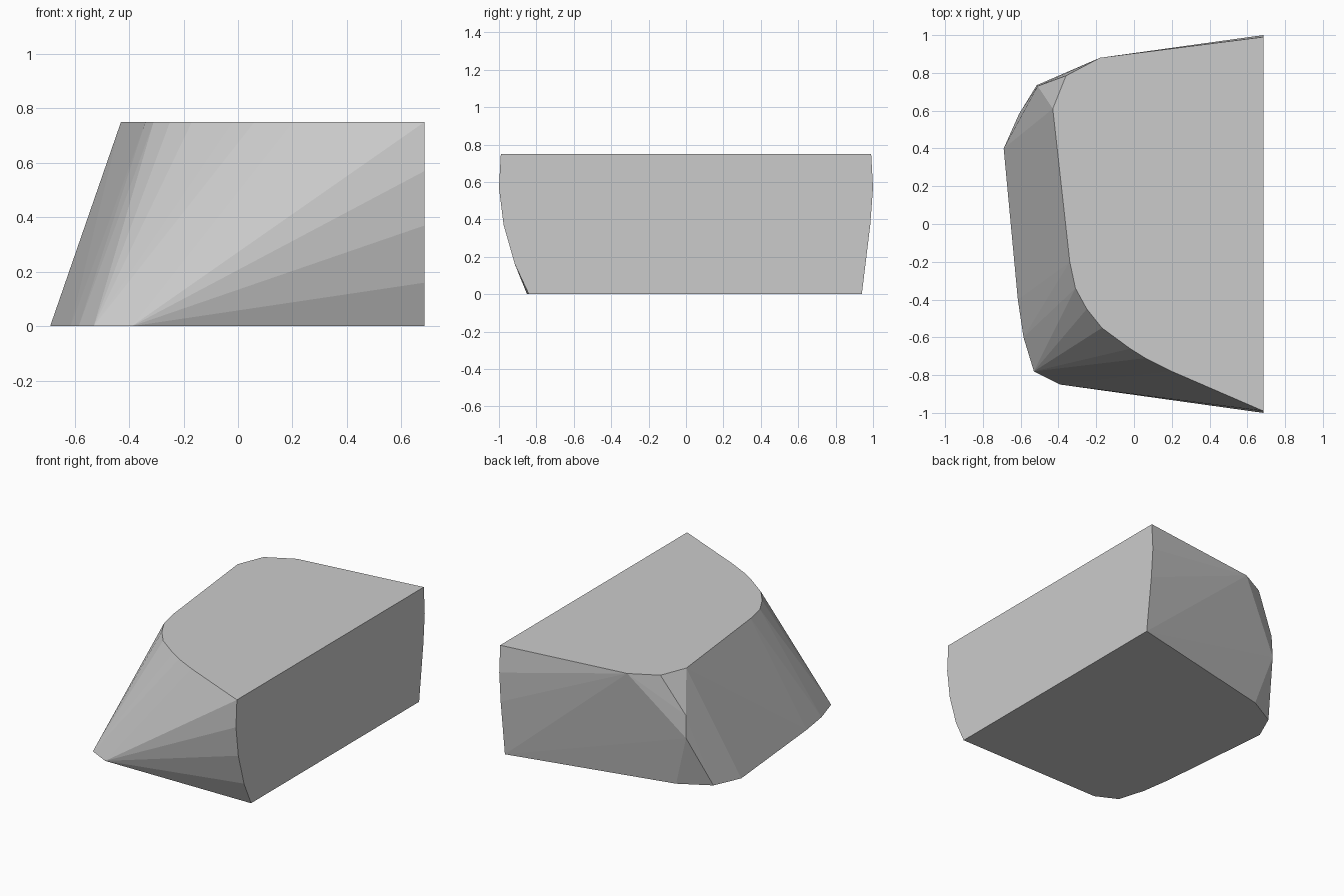
import bpy
import bmesh
import math

# Remove the default cube
cube = bpy.data.objects.get("Cube")
if cube:
    bpy.data.objects.remove(cube, do_unlink=True)

HEIGHT = 0.75
CUT_X = 0.685   # plane of the flat cut side

# Outline of the base
base = [(CUT_X, -0.84), (-0.39, -0.85), (-0.53, -0.78), (-0.585, -0.6),
        (-0.615, -0.4), (-0.69, 0.4), (-0.61, 0.58), (-0.41, 0.69), (CUT_X, 0.94)]

# Outline of the top
top = [(CUT_X, -0.99), (0.2, -0.78), (0.06, -0.71), (-0.02, -0.66), (-0.17, -0.55),
       (-0.25, -0.45), (-0.31, -0.34), (-0.34, -0.2), (-0.43, 0.61),
       (-0.36, 0.785), (-0.18, 0.88), (CUT_X, 0.99)]

# Bulging edges of the cut side: height, front y, back y
bulge = [(0.16, -0.915, 0.96), (0.37, -0.975, 0.985), (0.57, -1.0, 1.0)]

# Chipped back corner
chip = [(-0.51, 0.73, 0.5), (-0.515, 0.735, 0.35)]

points = [(x, y, 0) for x, y in base] + [(x, y, HEIGHT) for x, y in top] + chip
for z, front, back in bulge:
    points += [(CUT_X, front, z), (CUT_X, back, z)]

# Stretch a faceted skin around the outlines
bm = bmesh.new()
for p in points:
    bm.verts.new(p)
hull = bmesh.ops.convex_hull(bm, input=bm.verts[:])
unused = {g for g in hull["geom_interior"] if isinstance(g, bmesh.types.BMVert)}
bmesh.ops.delete(bm, geom=list(unused), context='VERTS')
bmesh.ops.dissolve_limit(bm, angle_limit=math.radians(0.5),
                         verts=bm.verts[:], edges=bm.edges[:])
bmesh.ops.recalc_face_normals(bm, faces=bm.faces[:])
mesh = bpy.data.meshes.new("stone_block")
bm.to_mesh(mesh)
bm.free()

# Plain grey stone
grey = bpy.data.materials.new("stone_grey")
grey.use_nodes = True
colour = (0.6, 0.6, 0.6, 1)
grey.diffuse_color = colour
for node in grey.node_tree.nodes:
    if node.type == 'BSDF_PRINCIPLED':
        node.inputs["Base Color"].default_value = colour
mesh.materials.append(grey)

block = bpy.data.objects.new("stone_block", mesh)
bpy.context.collection.objects.link(block)
